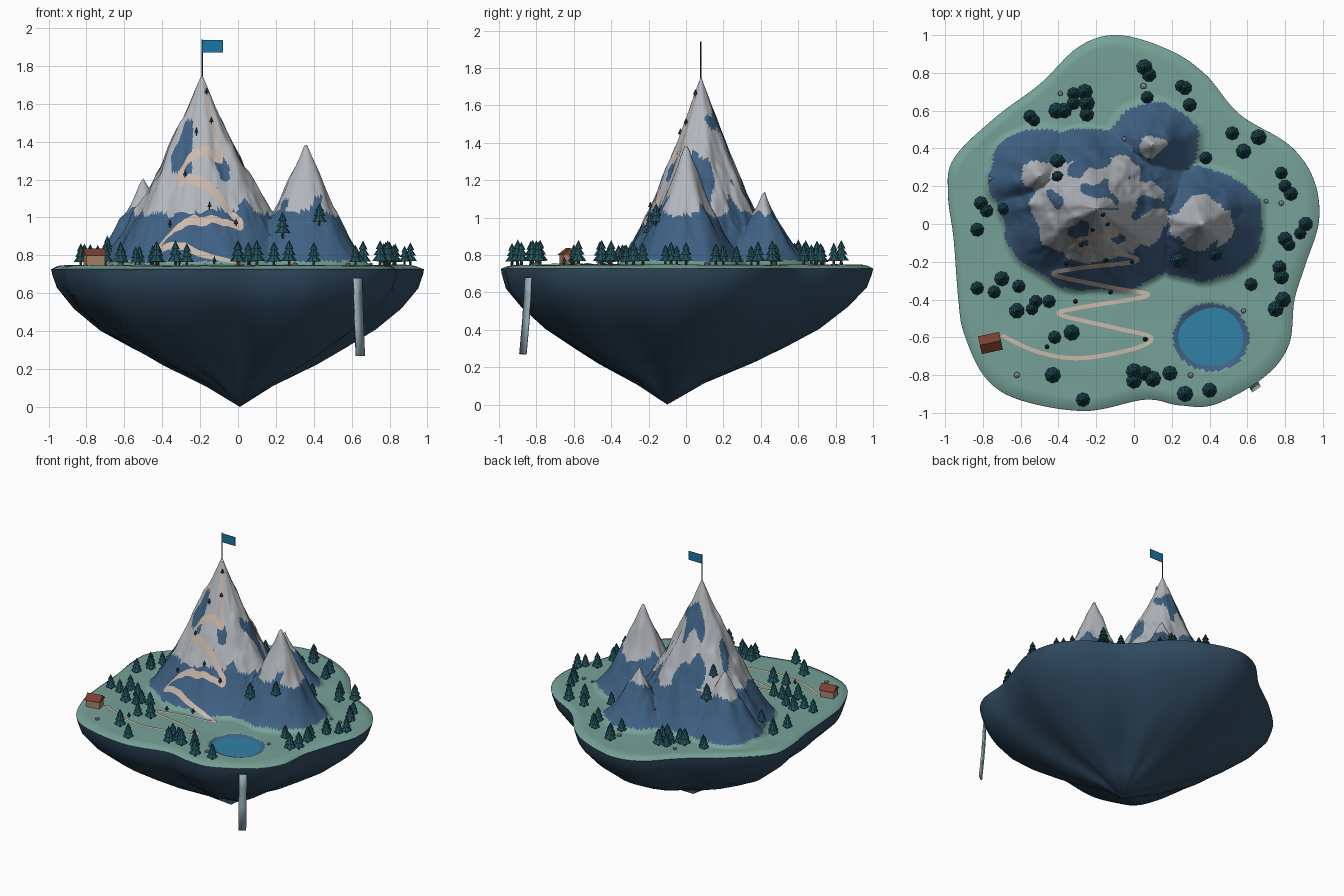
import bpy, bmesh, math, random
from mathutils import Vector, Matrix, noise

if "Cube" in bpy.data.objects:
    bpy.data.objects.remove(bpy.data.objects["Cube"])

random.seed(4)
C = {"grass": (.18, .36, .31), "rock": (.05, .12, .23), "snow": (.45, .47, .50), "earth": (.03, .07, .12),
     "pine": (.015, .08, .10), "trunk": (.06, .04, .03), "trail": (.60, .48, .40), "water": (.03, .22, .38),
     "fall": (.30, .42, .46), "roof": (.19, .05, .03), "wall": (.38, .24, .14), "flag": (.01, .18, .38),
     "dark": (.03, .04, .05), "stone": (.22, .25, .28)}
MAT = {}
for k, c in C.items():
    MAT[k] = bpy.data.materials.new(k)
    MAT[k].diffuse_color = (*c, 1)


def finish(name, bm, mats, smooth=None):
    me = bpy.data.meshes.new(name)
    bmesh.ops.recalc_face_normals(bm, faces=bm.faces)
    bm.to_mesh(me)
    bm.free()
    ob = bpy.data.objects.new(name, me)
    bpy.context.collection.objects.link(ob)
    for m in mats:
        me.materials.append(MAT[m])
    if smooth:
        bpy.ops.object.select_all(action='DESELECT')
        bpy.context.view_layer.objects.active = ob
        ob.select_set(True)
        bpy.ops.object.shade_smooth_by_angle(angle=math.radians(smooth))
    return ob


def spline(pts, n, closed):
    """Catmull-Rom curve through 2D points."""
    P = [Vector(p) for p in pts]
    L = len(P)
    get = (lambda i: P[i % L]) if closed else (lambda i: P[min(max(i, 0), L - 1)])
    out = []
    for i in range(L if closed else L - 1):
        a, b, c, d = (get(i + k) for k in (-1, 0, 1, 2))
        for s in range(n):
            t = s / n
            out.append(.5 * (2*b + (c - a)*t + (2*a - 5*b + 4*c - d)*t*t + (3*b - a - 3*c + d)*t**3))
    return out if closed else out + [P[-1]]


def cone(bm, x, y, z, r1, r2, h, n=8, rot=0.0):
    m = Matrix.Translation((x, y, z + h/2)) @ Matrix.Rotation(rot, 4, 'Z')
    bmesh.ops.create_cone(bm, cap_ends=True, segments=n, radius1=r1, radius2=r2, depth=h, matrix=m)


# peaks: x, y, height, radius, y squeeze, exponent
PEAKS = [(-.19, .08, 1.01, .56, 1.22, 1.3), (.36, 0, .66, .36, 1.12, 1.4),
         (.10, .42, .39, .28, 1.1, 1.4), (-.50, .25, .47, .30, 1.1, 1.35)]
LAKE = (.41, -.60)


def mountain(x, y):
    h = 0
    for px, py, ph, R, sq, e in PEAKS:
        dx, dy = x - px, (y - py) * sq
        r = math.hypot(dx, dy)
        t = r / R
        if r > 1e-6:
            t *= 1 + .10 * noise.noise((dx/r*2.2 + px*9, dy/r*2.2, r*2))
        h = max(h, ph * max(0, 1 - t) ** e)
    rough = noise.noise((x*13, y*13, 2)) * .03 + noise.noise((x*28, y*28, 5)) * .014
    return h + rough * min(1, h * 4) * min(1, math.hypot(x + .19, y - .08) * 8)


def ground(x, y):
    d2 = ((x - LAKE[0]) / .205) ** 2 + ((y - LAKE[1]) / .185) ** 2
    return .747 + .006 * noise.noise((x*4, y*4, 0)) + mountain(x, y) - .04 * max(0, 1 - d2)


# island outline
rim = spline([(-.08, 1), (.19, .92), (.38, .79), (.56, .58), (.82, .42), (.95, .24), (.98, .02), (.91, -.21),
              (.85, -.40), (.82, -.64), (.69, -.81), (.43, -.955), (.24, -.96), (.06, -.93), (-.26, -.99),
              (-.61, -.93), (-.79, -.81), (-.90, -.58), (-.93, -.40), (-.955, -.08), (-.985, .16),
              (-.955, .345), (-.74, .56), (-.50, .74), (-.29, .94)], 10, True)


def loft(bm, rings, tip):
    rows = [[bm.verts.new(p) for p in r] for r in rings]
    n = len(rows[0])
    for a, b in zip(rows, rows[1:]):
        for i in range(n):
            bm.faces.new((a[i], a[(i+1) % n], b[(i+1) % n], b[i]))
    t = bm.verts.new(tip)
    for i in range(n):
        bm.faces.new((rows[-1][i], rows[-1][(i+1) % n], t))


# land: meadow, lake bowl and mountains in one sheet, radiating from the main peak
bm = bmesh.new()
top = Vector((-.19, .08))
rings = []
for k in range(95, 0, -1):
    s = k / 95
    ring = []
    for p in rim:
        q = top.lerp(p, s)
        ring.append((q.x, q.y, ground(q.x, q.y) - .022 * max(0, (s - .93) / .07) ** 2))
    rings.append(ring)
loft(bm, rings, (top.x, top.y, ground(*top)))
for f in bm.faces:
    x, y, z = f.calc_center_median()
    d = math.hypot((x - LAKE[0]) / .2, (y - LAKE[1]) / .18)
    n = noise.noise((x*9, y*9, z*3))
    if z > 1.03 + .06*n and n < .22:
        f.material_index = 2
    elif mountain(x, y) > .02 + .015*n or d < 1:
        f.material_index = 1
finish("island_land", bm, ["grass", "rock", "snow"], 80)

# underside: outline shrinking to a low tip
bm = bmesh.new()
tip = Vector((.01, -.10))
rings = []
for s, z in [(1, .727), (.995, .70), (.97, .62), (.88, .52), (.74, .41), (.58, .315), (.42, .225), (.18, .115)]:
    c = tip * (1 - s)
    rings.append([(c.x + p.x*s, c.y + p.y*s, z + .02 * noise.noise((p.x*3, p.y*3, z*4)) * (z < .7)) for p in rim])
loft(bm, rings, (tip.x, tip.y, 0))
finish("island_underside", bm, ["earth"], 40)

# lake surface
bm = bmesh.new()
bmesh.ops.create_circle(bm, cap_ends=True, segments=40, radius=1,
                        matrix=Matrix.Translation((*LAKE, .735)) @ Matrix.Diagonal((.18, .16, 1, 1)))
finish("lake_water", bm, ["water"])


def ribbon(name, pairs, mat):
    bm = bmesh.new()
    rows = [[bm.verts.new(p) for p in pr] for pr in pairs]
    for a, b in zip(rows, rows[1:]):
        bm.faces.new((a[0], a[1], b[1], b[0]))
    return finish(name, bm, [mat], 60)


# winding trail draped over the land
trail = spline([(-.70, -.59), (-.50, -.68), (-.28, -.71), (0, -.66), (.09, -.60), (-.1, -.55), (-.39, -.48),
                (-.30, -.445), (.07, -.38), (-.1, -.34), (-.42, -.27), (-.30, -.235), (0, -.20), (-.04, -.165),
                (-.29, -.12), (-.28, -.08), (-.10, -.06), (-.11, -.03), (-.14, 0), (-.17, .05)], 12, False)
pairs = []
for i, p in enumerate(trail):
    t = (trail[min(i+1, len(trail)-1)] - trail[max(i-1, 0)]).normalized()
    o = Vector((-t.y, t.x)) * .011
    pairs.append([(q.x, q.y, ground(q.x, q.y) + .006) for q in (p - o, p + o)])
ribbon("trail", pairs, "trail")

# waterfall, a curved slab
w = ribbon("waterfall", [[(.635 - .022*k + o, -.848 - .016*k - 2*o, z) for k in (1, -1)]
                         for z, o in ((.68, 0), (.58, .002), (.45, .006), (.27, .014))], "fall")
w.modifiers.new("thickness", 'SOLIDIFY').thickness = .01

# pine trees: three-tier cones on trunks
TREES = [(-.55, .57), (-.53, .55), (-.37, .6), (-.32, .69), (-.26, .70), (-.32, .64), (-.25, .64), (-.25, .58),
         (-.41, .6), (.055, .83), (.08, .79), (.07, .67), (.25, .73), (.27, .72), (.295, .63), (.52, .48),
         (.66, .46), (.58, .385), (.38, .35), (-.405, .33), (-.405, .25), (-.81, .11), (-.78, .07), (-.83, -.03),
         (-.69, .08), (-.83, -.34), (-.74, -.36), (-.70, -.29), (-.61, -.33), (-.62, -.46), (-.52, -.41),
         (-.45, -.41), (-.54, -.45), (-.42, -.6), (-.33, -.575), (-.43, -.8), (-.27, -.93), (0, -.78), (0, -.83),
         (.055, -.79), (.1, -.82), (.19, -.79), (.27, -.90), (.40, -.88), (.62, -.32), (.75, -.45), (.79, -.40),
         (.78, -.28), (.77, -.23), (.80, -.08), (.82, -.11), (.88, -.05), (.91, 0), (.80, .20), (.78, .27),
         (.83, .16), (.235, -.19), (.43, -.16)]
leaves, trunks = bmesh.new(), bmesh.new()
for x, y in TREES:
    s = random.uniform(.85, 1.15)
    z = ground(x, y) - .006
    cone(trunks, x, y, z, .008*s, .006*s, .04*s, 6)
    for r, b, h in ((.038, .026, .05), (.030, .055, .045), (.021, .083, .042)):
        cone(leaves, x, y, z + b*s, r*s, 0, h*s, 8, random.random())
finish("pine_foliage", leaves, ["pine"])
finish("pine_trunks", trunks, ["trunk"])

# small trail markers
bm = bmesh.new()
for x, y in [(.06, -.61), (-.125, -.36), (-.31, -.41), (-.46, -.65), (-.01, -.2), (-.15, -.19), (-.36, -.21),
             (-.28, -.11), (-.22, -.03), (-.14, 0), (-.165, .05)]:
    z = ground(x, y) - .005
    cone(bm, x, y, z, .004, .004, .02, 6)
    cone(bm, x, y, z + .015, .013, 0, .03, 6)
finish("trail_markers", bm, ["dark"])

# boulders
bm = bmesh.new()
for x, y in [(-.05, .45), (.70, .12), (.78, .11), (.58, -.46), (.30, -.80), (.05, .73), (-.62, -.80), (-.76, .24),
             (-.39, .69)]:
    m = Matrix.Translation((x, y, ground(x, y) + .005)) @ Matrix.Diagonal((1, 1, .75, 1))
    bmesh.ops.create_icosphere(bm, subdivisions=1, radius=random.uniform(.013, .02), matrix=m)
finish("boulders", bm, ["stone"])

# cabin: box walls and a gabled roof prism
place = Matrix.Translation((-.76, -.63, .742)) @ Matrix.Rotation(math.radians(12), 4, 'Z')
bm = bmesh.new()
bmesh.ops.create_cube(bm, size=1, matrix=place @ Matrix.Translation((0, 0, .032)) @ Matrix.Diagonal((.10, .075, .065, 1)))
finish("cabin_walls", bm, ["wall"])
bm = bmesh.new()
ends = [[bm.verts.new(place @ Vector((x, y, z))) for y, z in ((-.048, .058), (.048, .058), (0, .095))]
        for x in (-.057, .057)]
bm.faces.new(ends[0])
bm.faces.new(ends[1])
for i in range(3):
    j = (i + 1) % 3
    bm.faces.new((ends[0][i], ends[0][j], ends[1][j], ends[1][i]))
finish("cabin_roof", bm, ["roof"])

# summit flag
bm = bmesh.new()
cone(bm, -.19, .08, 1.73, .004, .004, .21, 8)
finish("flag_pole", bm, ["dark"])
bm = bmesh.new()
bmesh.ops.create_cube(bm, size=1, matrix=Matrix.Translation((-.135, .08, 1.903)) @ Matrix.Diagonal((.11, .004, .066, 1)))
finish("flag", bm, ["flag"])

for m in bpy.data.materials:
    if m.users and not m.is_grease_pencil:
        m.use_nodes = True
        m.node_tree.nodes["Principled BSDF"].inputs["Base Color"].default_value = m.diffuse_color
